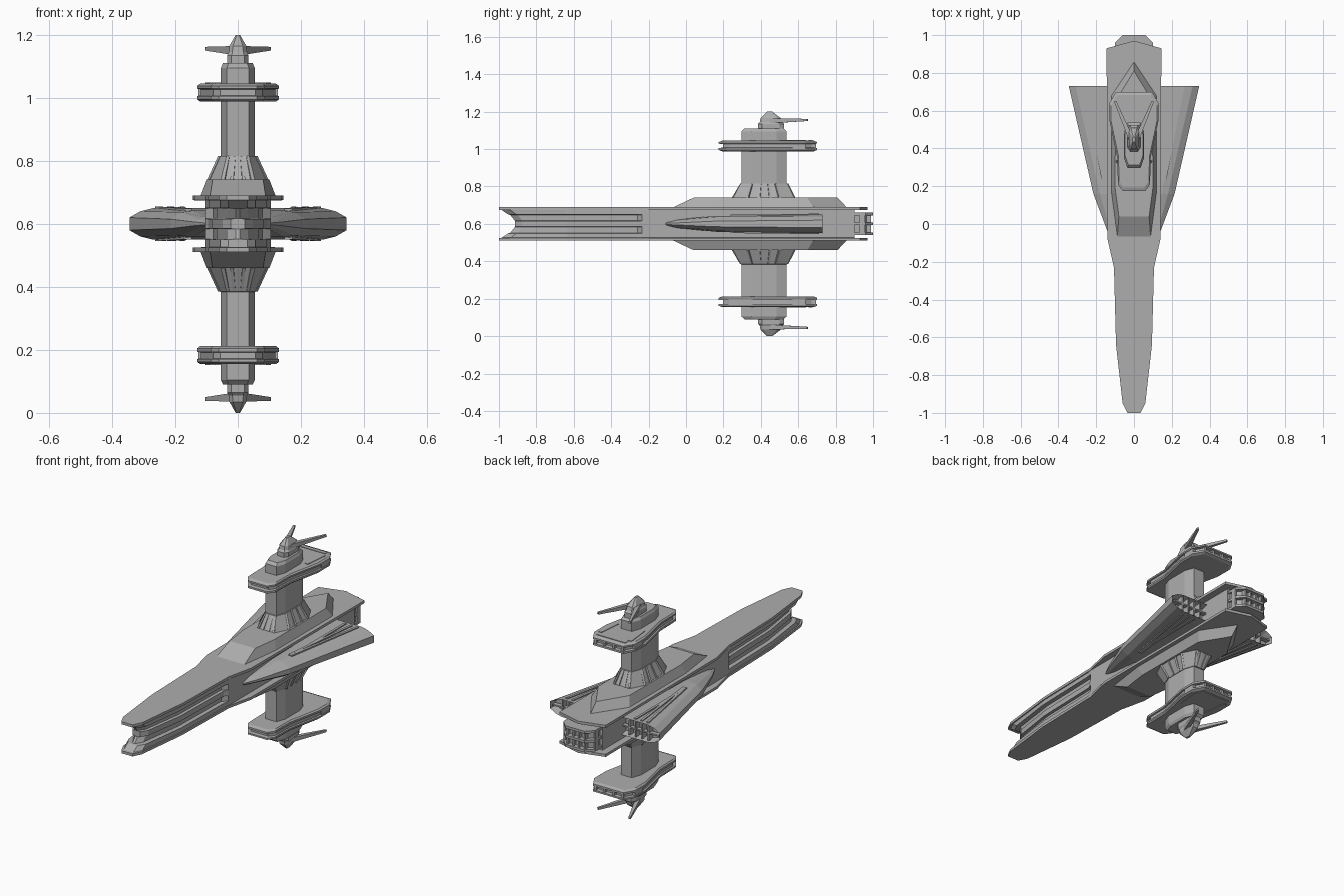
import bpy, bmesh
from mathutils import Vector

if "Cube" in bpy.data.objects:
    bpy.data.objects.remove(bpy.data.objects["Cube"])

MID = 0.6  # the ship is mirrored about x = 0 and z = MID
grey = bpy.data.materials.new("hull_grey")
grey.diffuse_color = (0.42, 0.42, 0.42, 1)
grey.use_nodes = True
grey.node_tree.nodes["Principled BSDF"].inputs["Base Color"].default_value = grey.diffuse_color


def build(name, lofts, mx=False, mz=False, edit=None):
    """Make one object from lofts (lists of rings), with baked mirroring."""
    bm = bmesh.new()
    for rings in lofts:
        for sx in ((1, -1) if mx else (1,)):
            for sz in ((1, -1) if mz else (1,)):
                vs = [[bm.verts.new((sx * x, y, MID + sz * (z - MID))) for x, y, z in r] for r in rings]
                n = len(vs[0])
                bm.faces.new(vs[0])
                bm.faces.new(vs[-1])
                for a, b in zip(vs, vs[1:]):
                    for i in range(n):
                        j = (i + 1) % n
                        bm.faces.new((a[i], a[j], b[j], b[i]))
    bmesh.ops.recalc_face_normals(bm, faces=bm.faces[:])
    if edit:
        edit(bm)
    me = bpy.data.meshes.new(name)
    bm.to_mesh(me)
    bm.free()
    me.materials.append(grey)
    ob = bpy.data.objects.new(name, me)
    bpy.context.collection.objects.link(ob)
    return ob


def sym(half, z, s=1.0, cy=0.45):
    """Closed outline at height z from its x >= 0 half, scaled about (0, cy)."""
    pts = half + [(-x, y) for x, y in reversed(half) if x > 0]
    return [(x * s, cy + (y - cy) * s, z) for x, y in pts]


def bar(p, q, w, h, end=1.0):
    """Beam from p to q, w wide and h high, tapering by end."""
    p, q = Vector(p), Vector(q)
    d = (q - p).normalized()
    side = d.cross(Vector((0, 0, 1)))
    side = side.normalized() if side.length > 0.01 else Vector((1, 0, 0))
    up = side.cross(d)
    return [[c + side * (a * w * k / 2) + up * (b * h * k / 2)
             for a, b in ((-1, -1), (1, -1), (1, 1), (-1, 1))] for c, k in ((p, 1), (q, end))]


# Main hull: wide deck plates above and below a narrower core, notched nose
HULL = [(.035, -1), (.06, -.95), (.095, -.64), (.105, -.26), (.105, -.235), (.14, -.08), (.145, .93), (0, .97)]


def hull_ring(z, cut, nose, core):
    half = []
    for i, (x, y) in enumerate(HULL):
        if i < 4:
            x -= cut
        if i < 2:
            y = -.64 + (y + .64) * (nose + .64) / -.36
        if core:
            x, y = min(x, .105), min(y, .9)
        half.append((x, y))
    return sym(half, z)


levels = [(.69, 0, -1, 0), (.675, 0, -1, 0), (.674, .005, -.985, 1), (.65, .005, -.95, 1),
          (.648, .028, -.94, 1), (.617, .028, -.915, 1), (.615, .012, -.915, 1)]
levels += [(2 * MID - z, c, n, k) for z, c, n, k in reversed(levels)]
build("main_hull", [[hull_ring(*l) for l in levels]])

# Raised decks on top and underneath
build("raised_deck", [[sym([(.088, -.07), (.12, .17), (.12, .68), (0, .86)], .688),
                       sym([(.08, .04), (.1, .19), (.098, .65), (0, .81)], .74)]], mz=True)

# Main engine: recessed core with slats and uprights
ENG = [(.1, .88), (.1, .96), (.06, 1.0)]
parts = [[sym([(.09, .86), (.09, .94), (.055, .97)], z) for z in (.55, .65)]]
for z in (.547, .6, .653):
    parts.append([sym(ENG, z - .007), sym(ENG, z + .007)])
for x, y in ((.095, .957), (.055, .99), (.018, .99), (-.018, .99), (-.055, .99), (-.095, .957)):
    parts.append(bar((x, y - .03, .6), (x, y, .6), .01, .11))
build("main_engine", parts)


# Wings: thick bevelled wedges with a recessed exhaust at the rear
def wing_ring(y, top):
    return [(x, y, z) for x, z in top] + [(x, y, 2 * MID - z) for x, z in reversed(top)]


def recess(bm):
    rear = [f for f in bm.faces if f.normal.y > .95]
    for f in rear:
        bmesh.ops.inset_region(bm, faces=[f], thickness=.012)
        bmesh.ops.translate(bm, verts=f.verts[:], vec=(0, -.04, 0))


build("wings", [[wing_ring(-.11, [(.08, .61), (.09, .61), (.1, .608), (.106, .603)]),
                 wing_ring(-.04, [(.08, .625), (.11, .622), (.125, .615), (.14, .606)]),
                 wing_ring(.16, [(.08, .642), (.145, .642), (.18, .637), (.215, .615)]),
                 wing_ring(.73, [(.08, .65), (.27, .65), (.31, .64), (.345, .62)])]], mx=True, edit=recess)

# Wing ridges and exhaust grilles
ridges = [bar((a, y, .645), (b, .71, .651), .014, .008)
          for a, y, b in ((.17, .27, .178), (.155, .24, .218), (.165, .24, .256))]
build("wing_ridges", ridges, mx=True, mz=True)
grille = [bar((x, .68, .6), (x, .725, .6), .008, .085) for x in (.15, .19, .23, .27)]
grille.append(bar((.1, .71, .6), (.335, .71, .6), .025, .008))
build("wing_grilles", grille, mx=True)

# Towers: flared foot, long shaft and chamfered cap
FOOT = [(.055, .25), (.09, .32), (.09, .51), (.055, .58)]
SHAFT = [(.035, .294), (.055, .35), (.055, .485), (.035, .54)]
build("tower", [[sym(FOOT, .735), sym(SHAFT, .815, 1.02, .417), sym(SHAFT, .816, .98, .417),
                 sym(SHAFT, 1.095, .98, .417), sym(SHAFT, 1.11, .85, .417)]], mz=True)
ribs = [bar((.018, .252, .738), (.012, .296, .812), .01, .012),
        bar((.045, .252, .738), (.03, .296, .812), .01, .012),
        bar((.018, .578, .738), (.012, .54, .812), .01, .012),
        bar((.045, .578, .738), (.03, .54, .812), .01, .012)]
ribs += [bar((.089, y, .738), (.055, .417 + (y - .417) * .75, .812), .012, .012) for y in (.33, .39, .45, .5)]
build("tower_ribs", ribs, mx=True, mz=True)

# Platforms around the towers, with a groove in the rim
DISC = [(.06, .175), (.085, .21), (.088, .35), (.13, .55), (.13, .64), (.095, .70)]
rim = [(.988, .93), (.995, 1), (1.006, 1), (1.008, .92), (1.027, .92), (1.029, 1), (1.038, 1), (1.045, .93)]
build("platform", [[sym(DISC, z, s) for z, s in rim]], mz=True)
build("platform_grille", [bar((x, .66, 1.017), (x, .695, 1.017), .014, .045) for x in (.03, .085)]
      + [bar((.118, .57, 1.017), (.118, .64, 1.017), .018, .045)], mx=True, mz=True)
build("platform_panel", [bar((.08, .5, 1.044), (.095, .64, 1.044), .02, .008),
                         bar((0, .665, 1.044), (.09, .665, 1.044), .02, .008)], mx=True, mz=True)

# Mast heads with pointed tips
HEAD = [(.02, .385), (.034, .405), (.034, .5), (.02, .525)]
build("mast_head", [[sym(HEAD, 1.1), sym(HEAD, 1.135), sym(HEAD, 1.145, .85), sym(HEAD, 1.165, .78, .445),
                     sym(HEAD, 1.185, .45, .445), sym(HEAD, 1.2, .2, .445)]], mz=True)

# Swept antennas
build("antennas", [bar((.015, .45, 1.151), (.1, .65, 1.156), .026, .026, .45)], mx=True, mz=True)
